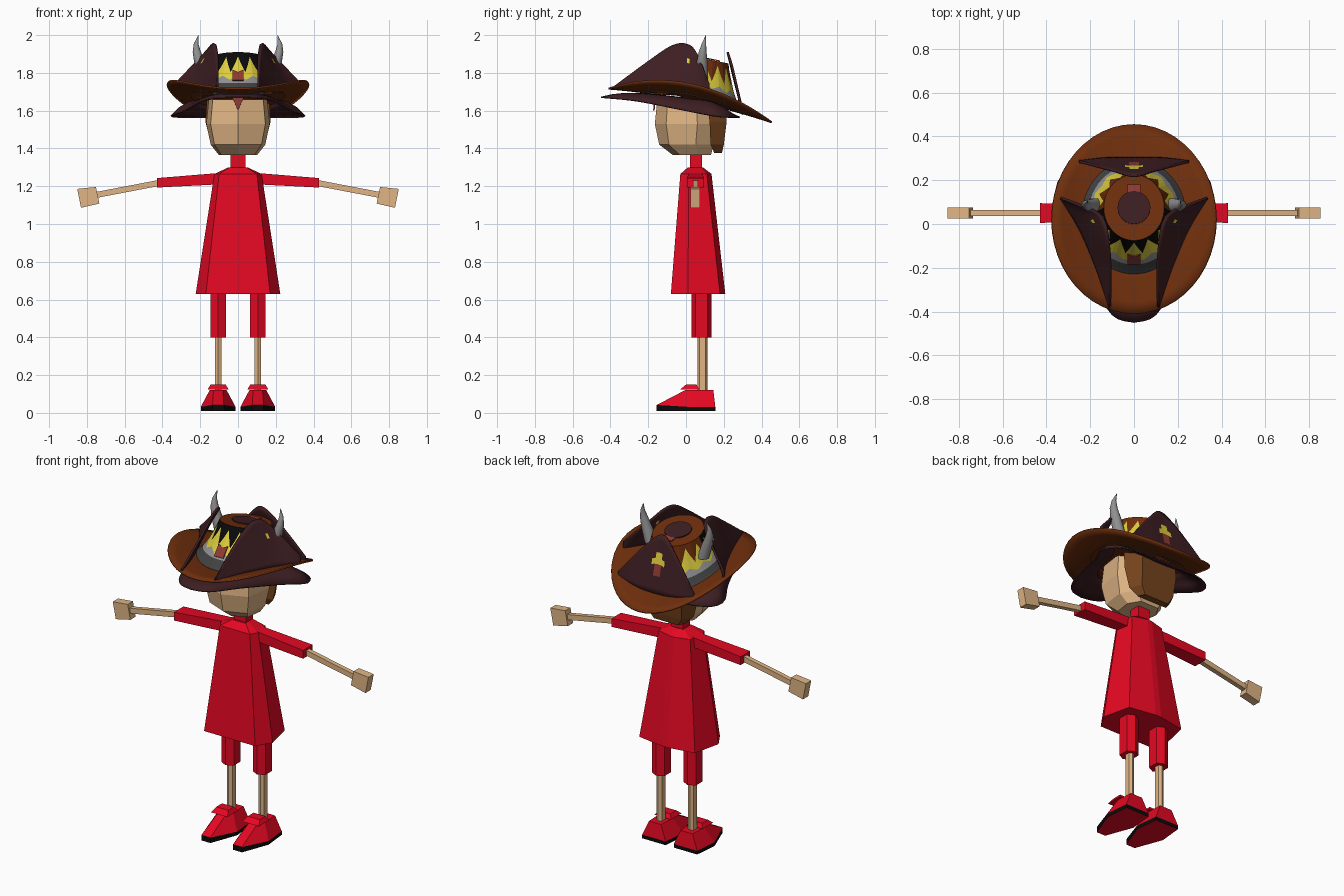
import bpy, bmesh, math
from mathutils import Vector

cube = bpy.data.objects.get("Cube")
if cube:
    bpy.data.objects.remove(cube, do_unlink=True)


def material(name, r, g, b):
    lin = [(c / 255 / 12.92) if c < 10 else ((c / 255 + 0.055) / 1.055) ** 2.4 for c in (r, g, b)]
    m = bpy.data.materials.new(name)
    m.use_nodes = True
    m.diffuse_color = (*lin, 1)
    m.node_tree.nodes["Principled BSDF"].inputs["Base Color"].default_value = (*lin, 1)
    return m


RED = material("cloth red", 228, 8, 34)
SKIN = material("skin", 224, 181, 133)
BROWN = material("hat brown", 110, 46, 12)
PLUM = material("flap plum", 61, 30, 34)
GREY = material("horn grey", 145, 145, 145)
DARK = material("band dark grey", 66, 66, 66)
BLACK = material("black", 10, 10, 10)
GOLD = material("gold", 222, 206, 62)
RUST = material("emblem rust", 145, 58, 50)
HAIR = material("hair brown", 118, 68, 28)


def build(name, verts, faces, mats, index=None, smooth=False, thick=0.0):
    me = bpy.data.meshes.new(name)
    me.from_pydata([tuple(v) for v in verts], [], faces)
    for m in mats:
        me.materials.append(m)
    if index:
        for p, i in zip(me.polygons, index):
            p.material_index = i
    bm = bmesh.new()
    bm.from_mesh(me)
    bmesh.ops.recalc_face_normals(bm, faces=bm.faces)
    bm.to_mesh(me)
    bm.free()
    ob = bpy.data.objects.new(name, me)
    bpy.context.collection.objects.link(ob)
    if thick:
        mod = ob.modifiers.new("thickness", "SOLIDIFY")
        mod.thickness, mod.offset = thick, 0
    if smooth:
        bpy.ops.object.select_all(action="DESELECT")
        ob.select_set(True)
        bpy.context.view_layer.objects.active = ob
        bpy.ops.object.shade_smooth_by_angle(angle=math.radians(40))
    return ob


def loft(name, rings, mats, bands=None, caps=True, cap_mat=0, **kw):
    """Join closed rings of equal size; bands gives the material of each row."""
    n, faces, index = len(rings[0]), [], []
    for r in range(len(rings) - 1):
        for i in range(n):
            j = (i + 1) % n
            faces.append((r * n + i, r * n + j, (r + 1) * n + j, (r + 1) * n + i))
            index.append(bands[r] if bands else 0)
    if caps:
        faces += [tuple(range(n)), tuple(range((len(rings) - 1) * n, len(rings) * n))]
        index += [cap_mat, cap_mat]
    return build(name, [v for r in rings for v in r], faces, mats, index, **kw)


def level(half, z):
    """Ring mirrored in x from right-hand points, listed front to back."""
    return [(x, y, z) for x, y in half] + [(-x, y, z) for x, y in reversed(half)]


def rect_x(s, x, y, hy, z, hz, tilt=0.0):
    return [(s * (x + tilt * c), y + b * hy, z + c * hz) for b, c in ((-1, -1), (1, -1), (1, 1), (-1, 1))]


def rect_z(cx, hx, y0, y1, z):
    return [(cx - hx, y0, z), (cx + hx, y0, z), (cx + hx, y1, z), (cx - hx, y1, z)]


def hex_z(cx, hx, y, hy, z):
    """Six-sided ring with one corner to the front."""
    return [(cx + a * hx, y + b * hy, z) for a, b in ((0, -1), (1, -0.6), (1, 0.6), (0, 1), (-1, 0.6), (-1, -0.6))]


def ellipse(rx, ry, cy, n=48):
    return [(rx * math.cos(2 * math.pi * i / n), cy + ry * math.sin(2 * math.pi * i / n)) for i in range(n)]


def sample(pts, u):
    """Point on a smooth curve through pts."""
    f = u * (len(pts) - 1)
    i = min(int(f), len(pts) - 2)
    p = [Vector(pts[max(0, min(len(pts) - 1, k))]) for k in range(i - 1, i + 3)]
    t = f - i
    return 0.5 * (2 * p[1] + (p[2] - p[0]) * t + (2 * p[0] - 5 * p[1] + 4 * p[2] - p[3]) * t * t
                  + (3 * p[1] - p[0] - 3 * p[2] + p[3]) * t ** 3)


# Body
loft("dress", [level([(0.17, -0.08), (0.224, 0.01), (0.185, 0.18), (0.02, 0.208)], 0.63),
               level([(0.1, -0.03), (0.125, 0.015), (0.105, 0.11), (0.015, 0.135)], 1.265),
               level([(0.045, 0.01), (0.05, 0.03), (0.045, 0.08), (0.01, 0.09)], 1.3)], [RED])
loft("neck", [rect_z(0, 0.04, 0.02, 0.085, z) for z in (1.28, 1.38)], [RED])

for side, s in (("left", 1), ("right", -1)):
    # Arms
    loft(side + "_sleeve", [rect_x(s, 0.1, 0.05, 0.035, 1.24, 0.03),
                            rect_x(s, 0.43, 0.05, 0.045, 1.218, 0.025)], [RED])
    loft(side + "_forearm", [rect_x(s, 0.42, 0.05, 0.014, 1.217, 0.016),
                             rect_x(s, 0.76, 0.05, 0.014, 1.152, 0.016)], [SKIN])
    loft(side + "_hand", [rect_x(s, 0.743, 0.05, 0.025, 1.152, 0.044, 0.009),
                          rect_x(s, 0.841, 0.05, 0.025, 1.136, 0.05, 0.01)], [SKIN])
    # Legs
    c = s * 0.105
    loft(side + "_trouser_leg", [hex_z(c, 0.041, 0.083, 0.053, z) for z in (0.4, 0.65)], [RED])
    loft(side + "_shin", [hex_z(c, 0.018, 0.088, 0.026, z) for z in (0.09, 0.42)], [SKIN])

    # Shoes: red underside, black sole edge, red upper
    outline = [(0.03, -0.155), (0.092, 0.01), (0.078, 0.155)]
    mouth = [(0.025, -0.005), (0.045, 0.04), (0.04, 0.145)]
    rings = [level(outline, 0.01), level(outline, 0.032), level(mouth, 0.12)]
    rings[1] = [(x, y, z + (0.01 if y < -0.1 else 0)) for x, y, z in rings[1]]
    rings = [[(x + c, y, z) for x, y, z in r] for r in rings]
    loft(side + "_shoe", rings, [RED, BLACK], [1, 0])
    loft(side + "_shoe_bow", [rect_z(c, 0.055, -0.03, 0.07, 0.125),
                              rect_z(c, 0.04, 0.0, 0.055, 0.15)], [RED])

# Head and hair
face_shape = [(0.0, -0.165), (0.145, -0.105), (0.168, 0.06), (0.1, 0.17)]


def head_ring(k, z, dy=0.0):
    pts = [(x * k, y * k + dy) for x, y in face_shape]
    return [(x, y, z) for x, y in pts] + [(-x, y, z) for x, y in reversed(pts[1:])]


loft("head", [head_ring(0.6, 1.365, 0.03), head_ring(0.86, 1.42), head_ring(1, 1.53), head_ring(0.92, 1.66)], [SKIN])
loft("hair_back", [level([(0.1, 0.15), (0.08, 0.19)], 1.375),
                   level([(0.142, 0.13), (0.11, 0.2)], 1.42),
                   level([(0.172, 0.125), (0.12, 0.215)], 1.54),
                   level([(0.165, 0.11), (0.11, 0.21)], 1.67)], [HAIR])
build("forehead_lock", [(-0.03, -0.165, 1.67), (0.03, -0.165, 1.67), (0, -0.17, 1.6)], [(0, 1, 2)], [RUST], thick=0.008)


# Hat brim, and the plum lining below it: narrow visor in front, lobes at the rear
def brim_z(x, y):
    return 1.66 - 0.2 * y - 0.15 * y * y + 0.6 * x * x


lining_edge = [(0, -0.45, 1.67), (0.1, -0.415, 1.668), (0.19, -0.25, 1.65), (0.28, 0, 1.6),
               (0.355, 0.16, 1.57), (0.26, 0.26, 1.565), (0, 0.285, 1.565)]


def lining_ring(k, rise):
    half = [sample(lining_edge, i / 24) for i in range(25)]
    ring = []
    for p in half + [Vector((-p.x, p.y, p.z)) for p in reversed(half[1:-1])]:
        x, y = p.x * k, 0.05 + (p.y - 0.05) * k
        ring.append((x, y, p.z + rise * (brim_z(x, y) - 0.012 - p.z)))
    return ring


brim_rings = [[(x, y, brim_z(x, y)) for x, y in ellipse(0.376 * k, 0.432 * k, 0.022)]
              for k in (0.5, 0.63, 0.75, 0.88, 1)]
loft("hat_brim", brim_rings, [BROWN], caps=False, smooth=True, thick=0.01)
loft("hat_lining", [lining_ring(k, r) for k, r in ((0.62, 1), (0.75, 0.75), (0.88, 0.4), (1, 0))],
     [PLUM], caps=False, smooth=True, thick=0.008)


# Hat crown: dark band, silver band, zigzag gold points on black, brown above them at the rear
def crown_point(i, t, n=56):
    a = 2 * math.pi * i / n - math.pi / 2
    r = 0.272 - 0.19 * t + 0.068 * t * t
    x, y = 0.92 * r * math.cos(a), 0.03 + 0.045 * t + r * math.sin(a)
    low, high = brim_z(x, y) - 0.01, 1.895 - 0.2 * y
    return (x, y, low + (high - low) * t)


def zigzag(low, high):
    return [crown_point(i, (high, (low + high) / 2, low, (low + high) / 2)[i % 4]) for i in range(56)]


crown_rows = [[crown_point(i, t) for i in range(56)] for t in (0, 0.13, 0.26)]
crown_rows += [zigzag(0.34, 0.44), zigzag(0.52, 0.9), [crown_point(i, 1) for i in range(56)]]
crown = loft("hat_crown", crown_rows, [DARK, GREY, GOLD, BLACK, BROWN], [0, 0, 1, 2, 3], cap_mat=4)
for face in crown.data.polygons:
    if face.material_index == 3 and face.center.y > 0.06:
        face.material_index = 4


# Plates lying on the crown
def top_plate(name, pts, mat):
    build(name, [(x, y, 1.899 - 0.2 * y) for x, y in pts], [tuple(range(len(pts)))], [mat], thick=0.006)


top_plate("crown_top_disc", ellipse(0.075, 0.075, 0.075, 24), PLUM)
top_plate("crown_top_badge", [(-0.03, 0.125), (0.03, 0.125), (0.03, 0.18), (-0.03, 0.18)], RUST)
badge = [Vector(crown_point(0, t)) + Vector((x, -0.006, 0.004))
         for x, t in ((-0.03, 0.3), (0.03, 0.3), (0.03, 0.56), (0, 0.5), (-0.03, 0.56))]
build("front_badge", badge, [tuple(range(5))], [RUST], thick=0.006)


# Turned-up flaps, ruled from the brim to a curved top edge
def flap(name, base, top, rule, s=1, cols=20, rows=10):
    verts, faces, index = [], [], []
    for r in range(rows + 1):
        for c in range(cols + 1):
            b, e = sample(base, c / cols), sample(top, c / cols)
            b = Vector((b.x, b.y, brim_z(b.x, b.y)))
            p = b.lerp(e, r / rows)
            verts.append((s * p.x, p.y, p.z))
    w = cols + 1
    for r in range(rows):
        for c in range(cols):
            faces.append((r * w + c, r * w + c + 1, (r + 1) * w + c + 1, (r + 1) * w + c))
            index.append(rule(c, r))
    build(name, verts, faces, [PLUM, GOLD, RUST], index, smooth=True, thick=0.012)


side_base = [(0.11, -0.385, 0), (0.165, -0.22, 0), (0.222, -0.08, 0), (0.262, 0.0, 0), (0.295, 0.055, 0), (0.335, 0.12, 0)]
side_top = [(0.11, -0.39, 1.72), (0.108, -0.2, 1.86), (0.118, -0.07, 1.945), (0.135, 0.01, 1.95),
            (0.18, 0.06, 1.9), (0.335, 0.12, 1.74)]
for side, s in (("left", 1), ("right", -1)):
    flap(side + "_flap", side_base, side_top, lambda c, r: 1 if (c, r) == (12, 6) else 0, s)
back_base = [(-0.25, 0.285, 0), (-0.12, 0.3, 0), (0, 0.3, 0), (0.12, 0.3, 0), (0.25, 0.285, 0)]
back_top = [(-0.25, 0.285, 1.65), (-0.1, 0.245, 1.83), (0, 0.22, 1.91), (0.1, 0.245, 1.83), (0.25, 0.285, 1.65)]


def back_rule(c, r):
    if c in (9, 10) and r in (3, 4):
        return 2
    return 1 if (8 <= c <= 11 and r == 5) or (c in (9, 10) and r == 6) else 0


flap("back_flap", back_base, back_top, back_rule)

# Horns
for side, s in (("left", 1), ("right", -1)):
    path = [(0.175, 0.085, 1.77, 0.034), (0.2, 0.085, 1.85, 0.031), (0.218, 0.088, 1.91, 0.022),
            (0.222, 0.095, 1.955, 0.012), (0.21, 0.105, 2.0, 0.001)]
    loft(side + "_horn", [[(s * x + r * math.cos(k * math.pi / 5), y + r * math.sin(k * math.pi / 5), z)
                           for k in range(10)] for x, y, z, r in path], [GREY], smooth=True)
